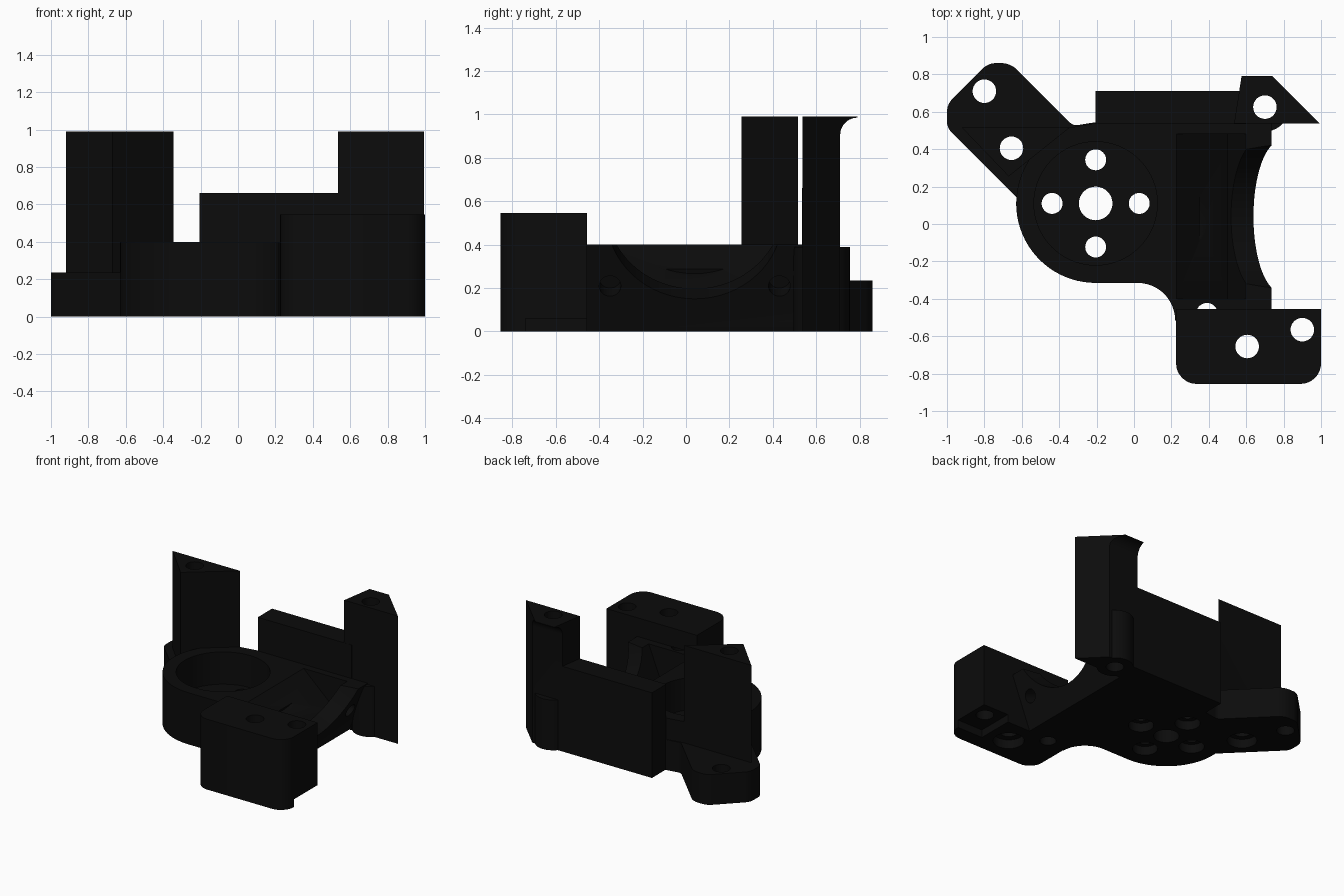
import bpy, bmesh, math
from mathutils import Vector

if "Cube" in bpy.data.objects:
    bpy.data.objects.remove(bpy.data.objects["Cube"])

black = bpy.data.materials.new("black plastic")
black.diffuse_color = (0.0035, 0.0035, 0.0035, 1)
black.use_nodes = True
black.node_tree.nodes["Principled BSDF"].inputs["Base Color"].default_value = black.diffuse_color


def rounded(points, steps=8):
    """Outline from (u, v, corner radius) points, with filleted corners."""
    out = []
    for i, (u, v, r) in enumerate(points):
        p = Vector((u, v))
        if r == 0:
            out.append(p)
            continue
        a = (Vector(points[i - 1][:2]) - p).normalized()
        b = (Vector(points[(i + 1) % len(points)][:2]) - p).normalized()
        half = a.angle(b) / 2
        centre = p + (a + b).normalized() * r / math.sin(half)
        start = p + a * r / math.tan(half) - centre
        end = p + b * r / math.tan(half) - centre
        sweep = start.angle_signed(end)
        for k in range(steps + 1):
            t = -sweep * k / steps
            out.append(centre + Vector((start.x * math.cos(t) - start.y * math.sin(t),
                                        start.x * math.sin(t) + start.y * math.cos(t))))
    return out


def arc(cx, cy, r, a0, a1, n):
    angles = [math.radians(a0 + (a1 - a0) * i / n) for i in range(n + 1)]
    return [(cx + r * math.cos(a), cy + r * math.sin(a)) for a in angles]


def prism(name, outline, low, high, axis="z"):
    """Extrude an outline along an axis."""
    place = {"z": lambda u, v, w: (u, v, w),
             "y": lambda u, v, w: (u, w, v),
             "x": lambda u, v, w: (w, u, v)}[axis]
    bm = bmesh.new()
    rings = [[bm.verts.new(place(p[0], p[1], w)) for p in outline] for w in (low, high)]
    n = len(outline)
    bm.faces.new(rings[0])
    bm.faces.new(rings[1])
    for i in range(n):
        j = (i + 1) % n
        bm.faces.new((rings[0][i], rings[0][j], rings[1][j], rings[1][i]))
    bmesh.ops.recalc_face_normals(bm, faces=bm.faces)
    mesh = bpy.data.meshes.new(name)
    bm.to_mesh(mesh)
    bm.free()
    mesh.materials.append(black)
    obj = bpy.data.objects.new(name, mesh)
    bpy.context.collection.objects.link(obj)
    return obj


def cylinder(name, x, y, r, low, high, n=40):
    return prism(name, arc(x, y, r, 0, 360 - 360 / n, n - 1), low, high)


def combine(target, tool, operation):
    """Apply a boolean and discard the tool."""
    mod = target.modifiers.new("bool", "BOOLEAN")
    mod.operation = operation
    mod.solver = "EXACT"
    mod.object = tool
    bpy.context.view_layer.update()
    mesh = bpy.data.meshes.new_from_object(
        target.evaluated_get(bpy.context.evaluated_depsgraph_get()))
    target.modifiers.clear()
    target.data = mesh
    bpy.data.objects.remove(tool)


def cut(target, tool):
    combine(target, tool, "DIFFERENCE")


# Main plate: half-round motor seat running into the fan side
outline = (arc(-0.205, 0.11, 0.425, 145, 270, 28) + arc(0.02, -0.515, 0.2, 90, 0, 12)
           + [(0.225, -0.515), (0.225, -0.6), (0.74, -0.6), (0.74, 0.54), (-0.2, 0.54), (-0.345, 0.515)])
bracket = prism("mount_bracket", outline, 0, 0.4)

# Leaning outer face of the fan plate
cut(bracket, prism("undercut", [(0.576, -0.01), (0.744, 0.42), (0.9, 0.42), (0.9, -0.01)],
                   -0.7, 0.6, "y"))
# Valley behind the fan plate
cut(bracket, prism("valley", [(0.225, 0.5), (0.225, 0.401), (0.5, 0.15), (0.6, 0.401), (0.6, 0.5)],
                   -0.4, 0.48, "y"))

# Round fan opening and its two screw holes, square to the leaning face
tilt = math.atan2(0.364, 0.931)
for r, y, z, x, depth in ((0.405, 0.04, 0.527, 0.787, 0.32),
                          (0.05, -0.35, 0.21, 0.66, 0.1), (0.05, 0.43, 0.21, 0.66, 0.1)):
    tool = cylinder("fan_cutter", 0, 0, r, -depth, 0.3, 64)
    tool.rotation_euler = (0, math.pi / 2 + tilt, 0)
    tool.location = (x, y, z)
    cut(bracket, tool)

# Low mounting ear
ear = rounded([(-1, 0.515, 0.08), (-1, 0.64, 0.1), (-0.78, 0.86, 0.1), (-0.66, 0.86, 0.12),
               (-0.325, 0.525, 0.05), (-0.2, 0.545, 0), (-0.2, 0.11, 0), (-0.62, 0.135, 0)])
combine(bracket, prism("ear", ear, 0, 0.235), "UNION")

# Tall triangular post on the ear
combine(bracket, prism("left_post", [(-0.92, 0.515), (-0.67, 0.255), (-0.345, 0.515)],
                       0.1, 0.99), "UNION")

# Rear wall
combine(bracket, prism("rear_wall", [(-0.205, 0.535), (0.6, 0.535), (0.6, 0.71), (-0.205, 0.71)],
                       0, 0.66), "UNION")

# Right post with a curved flare under its top, and a round boss at its foot
post = prism("right_post", [(0.535, 0.536), (0.995, 0.536), (0.74, 0.79), (0.575, 0.79)], 0, 0.99)
flare = [(0.71, -0.1), (0.9, -0.1), (0.9, 0.985), (0.79, 0.985)] + arc(0.79, 0.905, 0.08, 100, 180, 8)
cut(post, prism("flare_cutter", flare, 0.4, 1.1, "x"))
combine(post, cylinder("boss", 0.7, 0.625, 0.13, 0, 0.39), "UNION")
combine(bracket, post, "UNION")

# Front block with a shallow step underneath
block = prism("front_block", rounded([(0.225, -0.855, 0.11), (1, -0.855, 0.11),
                                      (1, -0.455, 0), (0.225, -0.455, 0)]), 0, 0.545)
cut(block, prism("step", [(0.78, -0.74), (1.1, -0.74), (1.1, -0.4), (0.78, -0.4)], -0.1, 0.06))
combine(bracket, block, "UNION")

# Motor pocket
cut(bracket, cylinder("pocket", -0.205, 0.11, 0.33, 0.15, 0.6, 64))

# Through holes, some with a wider seat underneath: x, y, radius, seat radius, top
holes = [(-0.205, 0.11, 0.09, 0, 1.2), (-0.8, 0.71, 0.063, 0, 1.2), (0.7, 0.625, 0.063, 0, 1.2),
         (-0.655, 0.405, 0.063, 0.105, 1.2), (0.605, -0.655, 0.063, 0.11, 1.2),
         (0.9, -0.565, 0.063, 0, 1.2), (0.39, -0.48, 0.058, 0, 0.4)]
holes += [(-0.205 + dx, 0.11 + dy, 0.056, 0.09, 1.2)
          for dx, dy in ((0.233, 0), (-0.233, 0), (0, 0.233), (0, -0.233))]
for x, y, r, seat, top in holes:
    cut(bracket, cylinder("hole", x, y, r, -0.1, top, 32))
    if seat:
        cut(bracket, cylinder("seat", x, y, seat, -0.1, 0.07, 32))

# Smooth the curved walls, keep the edges crisp
bpy.context.view_layer.objects.active = bracket
bracket.select_set(True)
bpy.ops.object.shade_smooth_by_angle(angle=math.radians(30))
